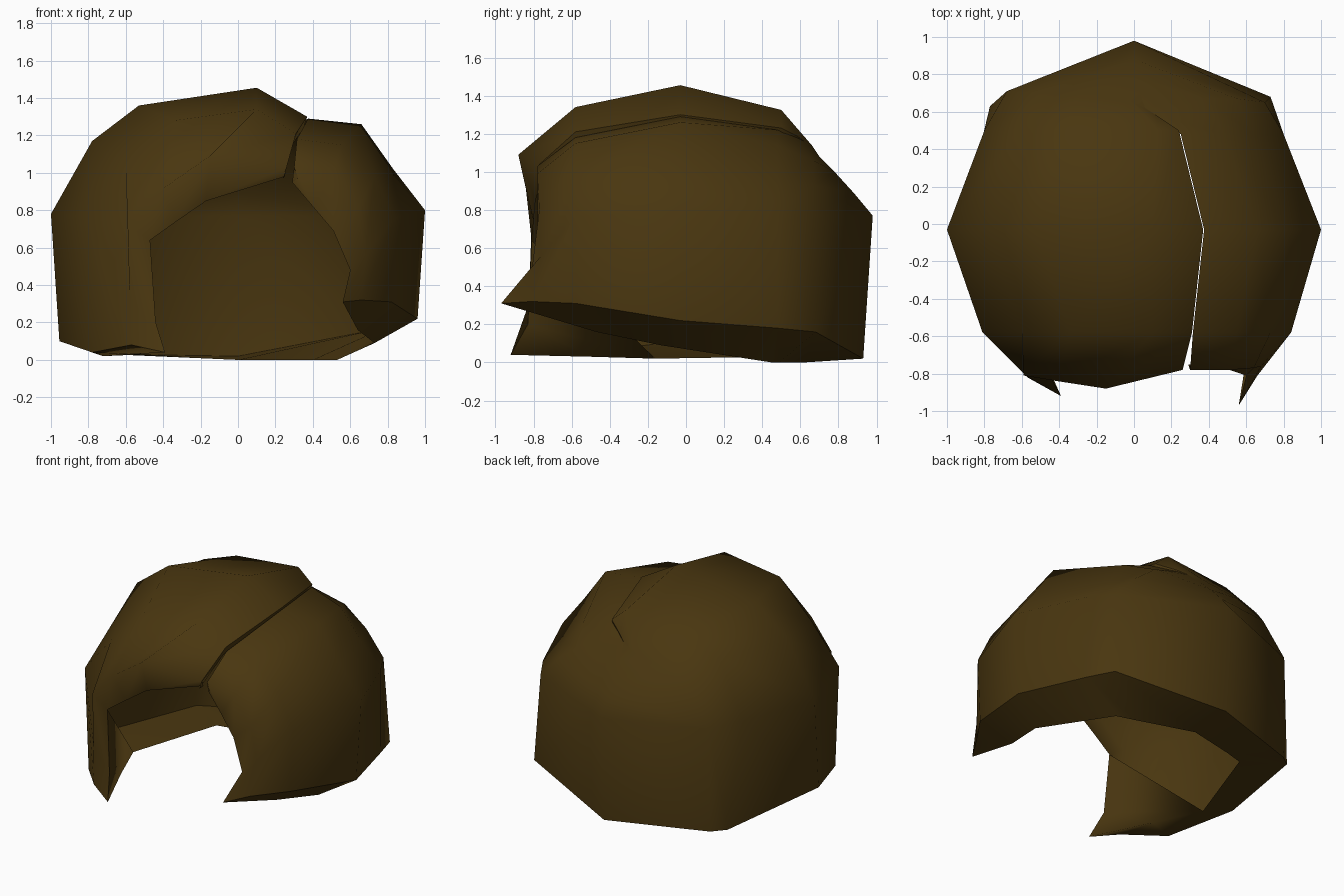
import bpy, bmesh

if "Cube" in bpy.data.objects:
    bpy.data.objects.remove(bpy.data.objects["Cube"])

mat = bpy.data.materials.new("dark brown hair")
mat.diffuse_color = (0.067, 0.037, 0.005, 1)
mat.use_nodes = True
mat.node_tree.nodes["Principled BSDF"].inputs["Base Color"].default_value = mat.diffuse_color


def rib(y, xz):
    """Cross-section at constant depth y, from the hem up to the parting."""
    return [(x, y, z) for x, z in xz]


# Back seam shared by both halves, hem up to the end of the parting
def back_seam(extra):
    pts = [(0, .93, .02), (0, .98, .77), (0, .88, .89), (0, .78, 1.0)]
    return pts + ([(.03, .70, 1.08)] if extra else []) + [(.06, .62, 1.16)]


# Left, larger sweep: front edge, front roll, then ribs going back
left = [
    [(-.39, -.92, .04), (-.44, -.83, .20), (-.47, -.81, .64),
     (-.33, -.80, .74), (-.17, -.79, .85), (.25, -.75, .98)],
    [(-.57, -.82, .08), (-.58, -.81, .35), (-.59, -.81, .72),
     (-.41, -.84, .91), (-.15, -.88, 1.09), (.26, -.78, 1.03)],
    rib(-.58, [(-.78, .04), (-.81, .76), (-.60, 1.02), (-.34, 1.28), (.10, 1.34), (.31, 1.21)]),
    [(-.955, -.14, .10)] +
    rib(-.03, [(-1, .78), (-.78, 1.17), (-.53, 1.36), (.10, 1.455), (.37, 1.30)]),
    [(-.77, .63, .04)] +
    rib(.50, [(-.80, .78), (-.62, 1.18), (-.36, 1.275), (.13, 1.325), (.24, 1.23)]),
    [(-.68, .70, .03), (-.68, .71, .77), (-.51, .70, .99),
     (-.31, .68, 1.09), (-.02, .66, 1.14), (.12, .58, 1.19)],
    back_seam(True)]

# Right, smaller sweep
right = [
    [(.56, -.97, .31), (.60, -.81, .48), (.51, -.78, .69), (.40, -.76, .82), (.29, -.75, .95)],
    [(.66, -.81, .32), (.68, -.76, .56), (.64, -.77, .80), (.51, -.78, .99), (.30, -.78, 1.03)],
    rib(-.58, [(.82, .31), (.84, .76), (.73, .98), (.55, 1.15), (.315, 1.18)]),
    rib(-.03, [(.96, .22), (1, .80), (.83, 1.02), (.66, 1.26), (.375, 1.29)]),
    rib(.48, [(.80, .18), (.80, .78), (.64, .94), (.48, 1.14), (.25, 1.22)]),
    [(.73, .68, .16), (.70, .65, .77), (.55, .67, .93), (.38, .67, 1.06), (.12, .58, 1.18)],
    back_seam(False)]

# Inner edge of the turned-in hem, one point per rib
back_lip = (0, .62, 0)
left_lip = [left[0][0], left[0][0], (-.58, -.50, .03), (-.72, -.16, .02),
            (-.50, .47, .03), (-.36, .52, .02), back_lip]
right_lip = [right[0][0], right[0][0], (.64, -.47, .16), (.73, -.13, .09),
             (.53, .45, .0), (.40, .49, .0), back_lip]

bm = bmesh.new()
cache = {}
folds = set()


def face(*pts, fold=False):
    vs = []
    for p in pts:
        key = tuple(round(c, 4) for c in p)
        if key not in cache:
            cache[key] = bm.verts.new(p)
        if cache[key] not in vs:
            vs.append(cache[key])
    if len(vs) > 2:
        f = bm.faces.new(vs)
        f.smooth = True
        if fold:
            folds.add(f)


def sweep(cols, lip, side):
    """Outer surface, turned-in hem and the fold along the parting."""
    edge = [(x + side * .02, y, z - .06) for x, y, z in (c[-1] for c in cols)]
    edge[0], edge[-1] = cols[0][-1], cols[-1][-1]
    for i in range(len(cols) - 1):
        a, b = cols[i], cols[i + 1]
        for j in range(len(a) - 1):
            face(a[j], b[j], b[j + 1], a[j + 1])
        face(a[0], b[0], lip[i + 1], lip[i], fold=True)
        face(a[-1], b[-1], edge[i + 1], edge[i], fold=True)


sweep(left, left_lip, -1)
sweep(right, right_lip, 1)

# Inner side of the left front lock
tip, mid, top = left[0][:3]
face(tip, mid, left_lip[2], fold=True)
face(mid, top, left_lip[3], left_lip[2], fold=True)

# Crisp edges only where the outer surface turns into a fold
bmesh.ops.recalc_face_normals(bm, faces=bm.faces)
for e in bm.edges:
    kinds = {f in folds for f in e.link_faces}
    e.smooth = len(kinds) < 2

mesh = bpy.data.meshes.new("hair")
bm.to_mesh(mesh)
bm.free()
mesh.materials.append(mat)
hair = bpy.data.objects.new("hair", mesh)
bpy.context.collection.objects.link(hair)
